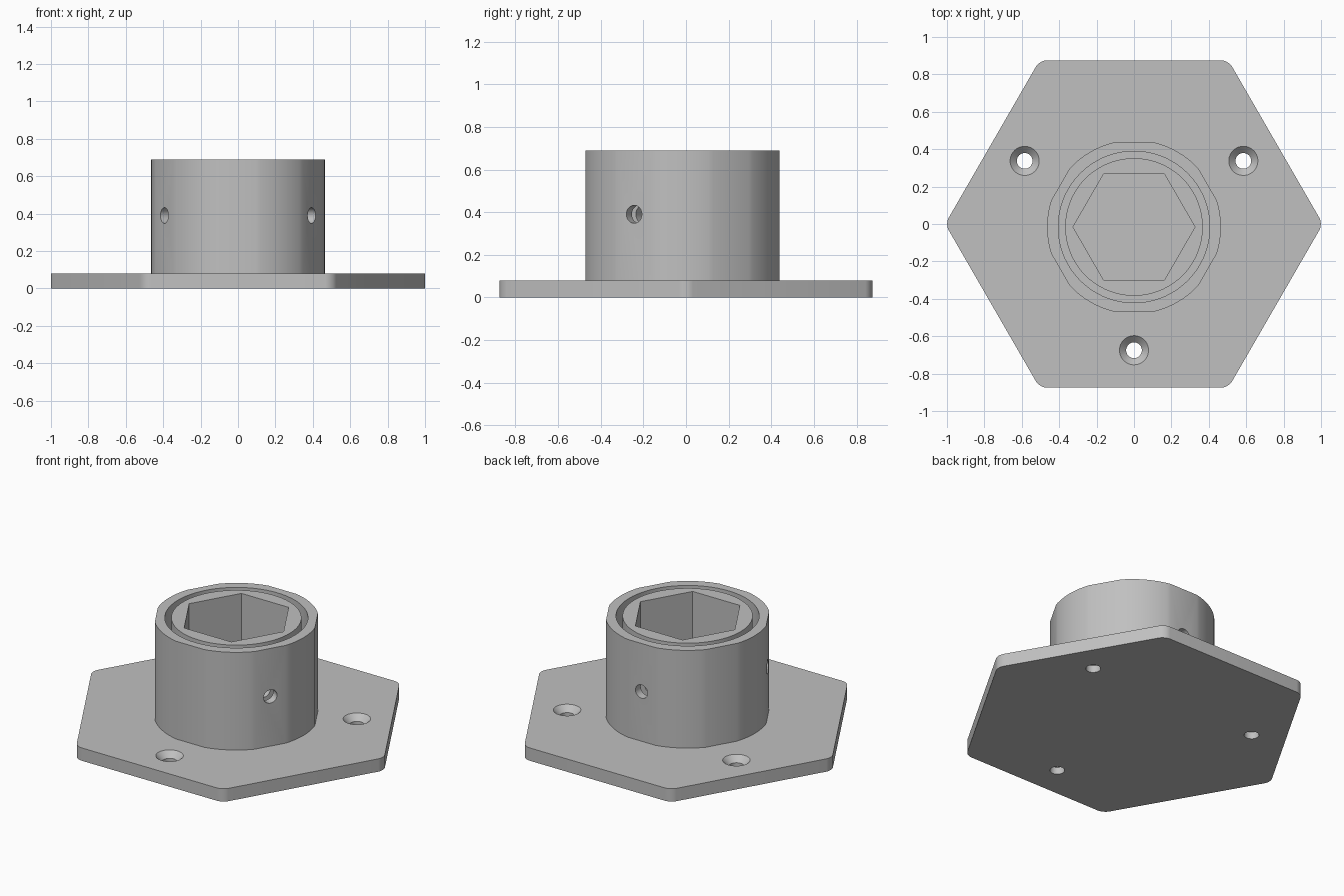
import bpy, bmesh
from math import radians, cos, sin
from mathutils import Matrix

cube = bpy.data.objects.get("Cube")
if cube:
    bpy.data.objects.remove(cube, do_unlink=True)

PLATE_TOP = 0.08
TOP = 0.69
CENTRE_Y = -0.016      # the socket sits slightly forward of the plate centre
BORE_Z = 0.39
ROUND = 72

grey = bpy.data.materials.new("light_grey")
grey.use_nodes = True
colour = (0.53, 0.53, 0.53, 1)
grey.diffuse_color = colour
grey.node_tree.nodes["Principled BSDF"].inputs["Base Color"].default_value = colour


def prism(name, sides, r_low, r_high, z0, z1, x=0, y=0, corner=0):
    """Upright prism or frustum; six-sided ones have corners on the x axis."""
    bm = bmesh.new()
    mat = Matrix.Translation((x, y, (z0 + z1) / 2)) @ Matrix.Rotation(radians(30), 4, 'Z')
    bmesh.ops.create_cone(bm, cap_ends=True, segments=sides, radius1=r_low,
                          radius2=r_high, depth=z1 - z0, matrix=mat)
    if corner:
        upright = [e for e in bm.edges
                   if abs(e.verts[0].co.z - e.verts[1].co.z) > 0.01]
        bmesh.ops.bevel(bm, geom=upright, offset=corner, segments=6,
                        profile=0.5, affect='EDGES')
    mesh = bpy.data.meshes.new(name)
    bm.to_mesh(mesh)
    bm.free()
    mesh.materials.append(grey)
    obj = bpy.data.objects.new(name, mesh)
    bpy.context.collection.objects.link(obj)
    return obj


def cut(obj, cutter, operation='DIFFERENCE'):
    """Apply a boolean and discard the cutter."""
    mod = obj.modifiers.new("cut", 'BOOLEAN')
    mod.operation, mod.solver, mod.object = operation, 'EXACT', cutter
    graph = bpy.context.evaluated_depsgraph_get()
    mesh = bpy.data.meshes.new_from_object(obj.evaluated_get(graph))
    obj.modifiers.clear()
    obj.data = mesh
    bpy.data.objects.remove(cutter, do_unlink=True)


def cut_screw_bores(obj):
    """Three radial bores, one through each alternate flat."""
    for angle in (-30, 90, 210):
        bore = prism("bore_cutter", 32, 0.042, 0.042, 0.15, 0.6)
        bore.matrix_world = (Matrix.Translation((0, CENTRE_Y, BORE_Z))
                             @ Matrix.Rotation(radians(angle), 4, 'Z')
                             @ Matrix.Rotation(radians(90), 4, 'Y'))
        cut(obj, bore)


# Hexagonal base plate with three countersunk holes
plate = prism("base_plate", 6, 1.01, 1.01, 0, PLATE_TOP, corner=0.038)
for angle in (30, 150, 270):
    x, y = 0.675 * cos(radians(angle)), 0.675 * sin(radians(angle))
    cut(plate, prism("hole_cutter", 32, 0.042, 0.042, -0.1, 0.2, x, y))
    cut(plate, prism("sink_cutter", 32, 0.042, 0.086, PLATE_TOP - 0.036,
                     PLATE_TOP + 0.008, x, y))

# Outer collar: a round tube trimmed by six shallow flats
collar = prism("outer_collar", ROUND, 0.465, 0.465, PLATE_TOP - 0.01, TOP, y=CENTRE_Y)
flat_r = 0.4545 / cos(radians(30))
cut(collar, prism("flats_cutter", 6, flat_r, flat_r, 0, 1, y=CENTRE_Y), 'INTERSECT')
cut(collar, prism("collar_bore", ROUND, 0.405, 0.405, 0, 1, y=CENTRE_Y))
cut_screw_bores(collar)

# Inner sleeve with a hexagonal socket
sleeve = prism("inner_sleeve", ROUND, 0.368, 0.368, PLATE_TOP - 0.01, TOP, y=CENTRE_Y)
cut(sleeve, prism("socket_cutter", 6, 0.326, 0.326, 0, 1, y=CENTRE_Y))
cut_screw_bores(sleeve)

# Smooth the round walls and keep the edges crisp
bpy.ops.object.select_all(action='DESELECT')
for part in (plate, collar, sleeve):
    part.select_set(True)
bpy.context.view_layer.objects.active = plate
bpy.ops.object.shade_smooth_by_angle(angle=radians(20))
